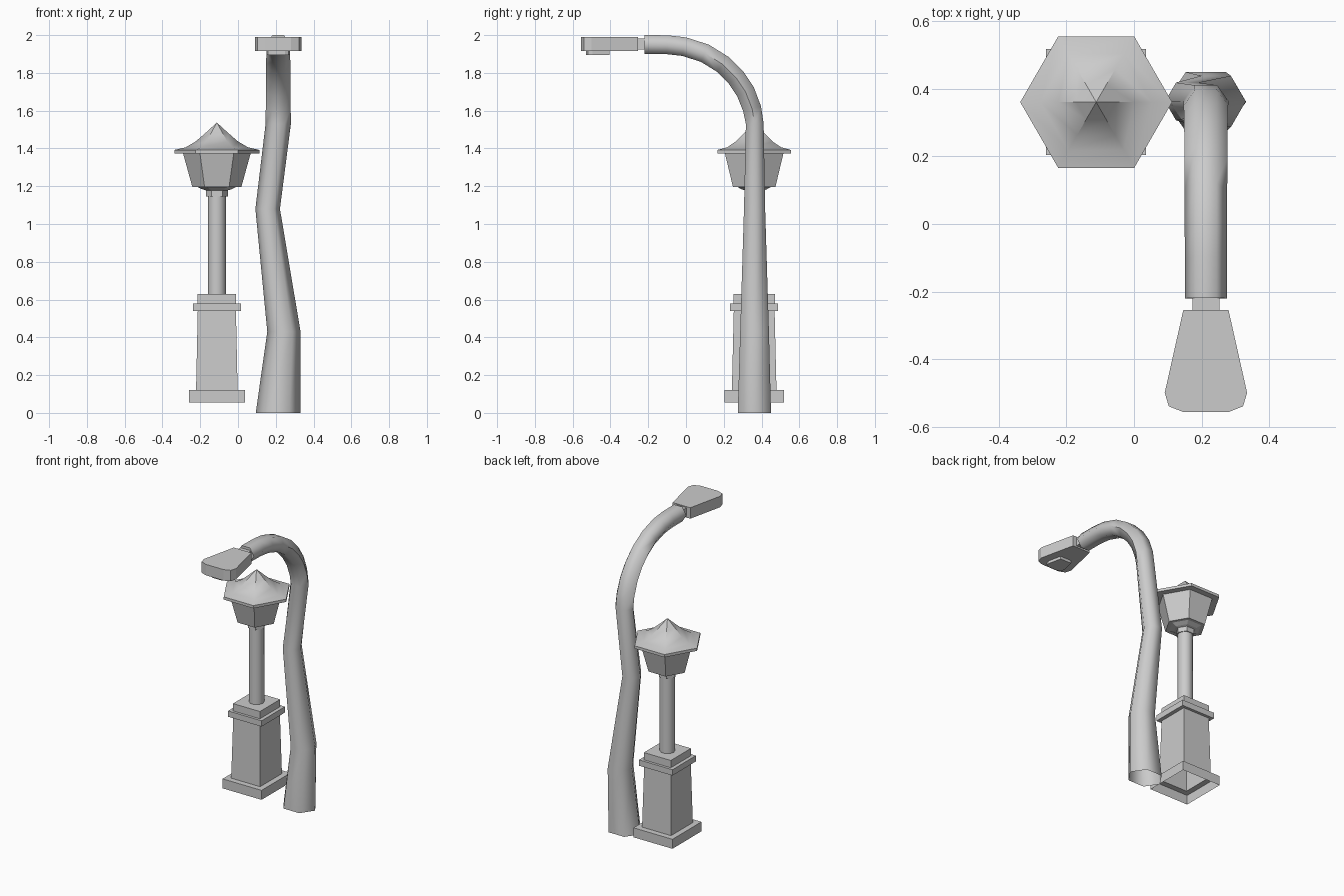
import bpy
import bmesh
import math
from mathutils import Vector

if "Cube" in bpy.data.objects:
    bpy.data.objects.remove(bpy.data.objects["Cube"])


def skin(name, rings, cap_start=True, cap_end=True, smooth=None):
    """Bridge consecutive rings of points; a one-point ring is an apex."""
    bm = bmesh.new()
    vr = [[bm.verts.new(p) for p in r] for r in rings]
    for a, b in zip(vr, vr[1:]):
        n = max(len(a), len(b))
        for i in range(n):
            j = (i + 1) % n
            if len(b) == 1:
                bm.faces.new((a[i], a[j], b[0]))
            else:
                bm.faces.new((a[i], a[j], b[j], b[i]))
    if cap_start and len(vr[0]) > 2:
        bm.faces.new(vr[0][::-1])
    if cap_end and len(vr[-1]) > 2:
        bm.faces.new(vr[-1])
    bmesh.ops.recalc_face_normals(bm, faces=bm.faces)
    me = bpy.data.meshes.new(name)
    bm.to_mesh(me)
    bm.free()
    ob = bpy.data.objects.new(name, me)
    bpy.context.collection.objects.link(ob)
    if smooth:
        bpy.ops.object.select_all(action='DESELECT')
        bpy.context.view_layer.objects.active = ob
        ob.select_set(True)
        bpy.ops.object.shade_smooth_by_angle(angle=math.radians(smooth))
    return ob


CX, CY = -0.112, 0.361  # lantern axis


def lathe(name, profile, n, **kw):
    rings = []
    for r, z in profile:
        if r == 0:
            rings.append([(CX, CY, z)])
        else:
            rings.append([(CX + r * math.cos(2 * math.pi * i / n),
                           CY + r * math.sin(2 * math.pi * i / n), z) for i in range(n)])
    return skin(name, rings, **kw)


# Lantern pedestal: stepped rectangle profile (half x, half y, z), open underneath
steps = [(0.148, 0.157, 0.055), (0.148, 0.157, 0.12), (0.110, 0.118, 0.12),
         (0.101, 0.108, 0.54), (0.127, 0.127, 0.54), (0.127, 0.127, 0.58),
         (0.102, 0.109, 0.58), (0.102, 0.109, 0.63)]
skin("lantern_pedestal",
     [[(CX + sx * a, CY + sy * b, z) for sx, sy in ((1, 1), (-1, 1), (-1, -1), (1, -1))]
      for a, b, z in steps], cap_start=False)

# Lantern column, collar, glass body and flared roof
lathe("lantern_column", [(0.048, 0.62), (0.048, 1.16)], 10, smooth=50)
lathe("lantern_collar", [(0.058, 1.145), (0.058, 1.178), (0.075, 1.183), (0.105, 1.197)], 6)
lathe("lantern_body", [(0.13, 1.197), (0.18, 1.378)], 6)
lathe("lantern_roof", [(0.225, 1.373), (0.225, 1.392), (0.165, 1.406), (0.112, 1.437),
                       (0.06, 1.482), (0, 1.537)], 6, smooth=40)

# Bent street lamp pole: (x, y, z, half width, half depth) along its path
path = [(0.213, 0.362, 0.0, 0.119, 0.088), (0.243, 0.363, 0.43, 0.088, 0.076),
        (0.157, 0.363, 1.08, 0.065, 0.056), (0.213, 0.364, 1.53, 0.067, 0.047),
        (0.213, 0.350, 1.61, 0.066, 0.049), (0.213, 0.315, 1.70, 0.065, 0.05),
        (0.213, 0.265, 1.775, 0.064, 0.05), (0.213, 0.195, 1.845, 0.064, 0.05),
        (0.213, 0.10, 1.904, 0.063, 0.05), (0.213, -0.01, 1.939, 0.063, 0.05),
        (0.213, -0.10, 1.949, 0.062, 0.05), (0.213, -0.22, 1.95, 0.062, 0.05)]
rings = []
for k, (x, y, z, w, d) in enumerate(path):
    p, q = path[max(k - 1, 0)], path[min(k + 1, len(path) - 1)]
    t = Vector((0, q[1] - p[1], q[2] - p[2])).normalized()
    if k < 3:
        t = Vector((0, 0, 1))
    side = Vector((0, t.z, -t.y))
    ring = []
    for i in range(6):
        a = math.pi * i / 3
        ring.append(Vector((x, y, z)) + Vector((w * math.cos(a), 0, 0))
                    + side * (d * math.sin(a) / math.sin(math.pi / 3)))
    rings.append(ring)
pole = skin("street_lamp_pole", rings, cap_start=False, smooth=65)


def slab(name, half, z0, z1):
    """Extrude an outline mirrored about the lamp's x axis position."""
    pts = [(0.213 + x, y) for x, y in half] + [(0.213 - x, y) for x, y in half[::-1]]
    return skin(name, [[(x, y, z) for x, y in pts] for z in (z0, z1)])


# Lamp neck, head and lens
slab("street_lamp_neck", [(0.04, -0.21), (0.04, -0.26)], 1.925, 1.983)
slab("street_lamp_head", [(0.067, -0.255), (0.122, -0.50), (0.110, -0.54), (0.067, -0.557)],
     1.915, 1.99)
slab("street_lamp_lens", [(0.042, -0.405), (0.062, -0.495), (0.055, -0.52), (0.035, -0.53)],
     1.896, 1.92)
